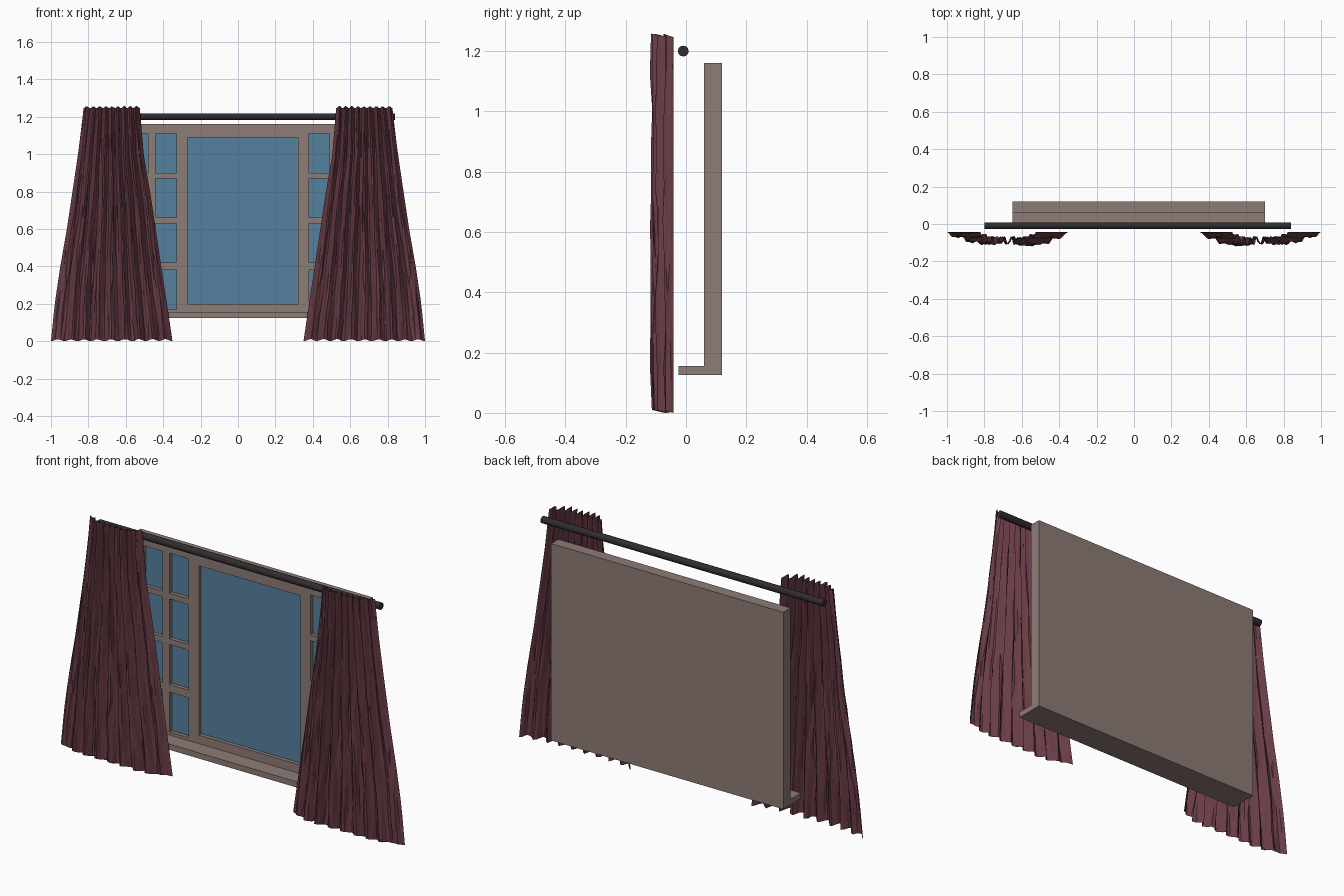
import bpy, bmesh, math, random
from mathutils import Matrix, Vector

if "Cube" in bpy.data.objects:
    bpy.data.objects.remove(bpy.data.objects["Cube"])

random.seed(4)


def material(name, rgb):
    m = bpy.data.materials.new(name)
    m.diffuse_color = (*rgb, 1)
    m.use_nodes = True
    m.node_tree.nodes["Principled BSDF"].inputs["Base Color"].default_value = m.diffuse_color
    return m


WOOD = material("painted_wood", (0.27, 0.20, 0.18))
GLASS = material("blue_glass", (0.09, 0.22, 0.34))
CLOTH = material("red_cloth", (0.14, 0.045, 0.06))
METAL = material("dark_metal", (0.03, 0.025, 0.03))


def finish(name, bm, mat):
    me = bpy.data.meshes.new(name)
    bm.to_mesh(me)
    bm.free()
    me.materials.append(mat)
    ob = bpy.data.objects.new(name, me)
    bpy.context.collection.objects.link(ob)
    return ob


def boxes(name, items, mat):
    """Object made of boxes given as (x0, x1, y0, y1, z0, z1)."""
    bm = bmesh.new()
    for x0, x1, y0, y1, z0, z1 in items:
        mid = Vector(((x0 + x1) / 2, (y0 + y1) / 2, (z0 + z1) / 2))
        size = Vector((x1 - x0, y1 - y0, z1 - z0))
        bmesh.ops.create_cube(bm, size=1, matrix=Matrix.Translation(mid) @ Matrix.Diagonal((*size, 1)))
    return finish(name, bm, mat)


# Window layout: pane columns (x range, list of z ranges)
X0, X1, Z0, Z1 = -0.65, 0.70, 0.125, 1.16
YF, YB = 0.06, 0.12
small = [(0.17, 0.38), (0.42, 0.63), (0.66, 0.87), (0.90, 1.11)]
columns = [(-0.59, -0.48, small), (-0.44, -0.33, small),
           (-0.27, 0.32, [(0.20, 1.09)]),
           (0.38, 0.49, small), (0.53, 0.64, small)]

bars, panes = [], []
x = X0
for a, b, rows in columns:
    bars.append((x, a, YF, 0.10, Z0, Z1))
    z = Z0
    for lo, hi in rows:
        bars.append((a, b, YF, 0.10, z, lo))
        panes.append((a, b, 0.08, 0.10, lo, hi))
        z = hi
    bars.append((a, b, YF, 0.10, z, Z1))
    x = b
bars.append((x, X1, YF, 0.10, Z0, Z1))

boxes("window_frame", bars, WOOD)
boxes("window_glass", panes, GLASS)
boxes("window_back", [(X0, X1, 0.10, YB, Z0, Z1)], WOOD)
boxes("window_sill", [(X0, X1, -0.025, YF, Z0, 0.155)], WOOD)

# Curtain rod
bm = bmesh.new()
bmesh.ops.create_cone(bm, cap_ends=True, segments=12, radius1=0.018, radius2=0.018, depth=1.64,
                      matrix=Matrix.Translation((0.02, -0.009, 1.2)) @ Matrix.Rotation(math.pi / 2, 4, 'Y'))
finish("curtain_rod", bm, METAL)

# Curtain: pleated sheet, narrow at the top and flared at the hem
profile = [(0.0, -1.0, -0.35), (0.2, -0.98, -0.38), (0.4, -0.95, -0.41), (0.6, -0.915, -0.44),
           (0.8, -0.885, -0.47), (1.0, -0.855, -0.505), (1.25, -0.825, -0.525)]


def edges_at(z):
    for (za, la, ra), (zb, lb, rb) in zip(profile, profile[1:]):
        if z <= zb:
            t = (z - za) / (zb - za)
            return la + (lb - la) * t, ra + (rb - ra) * t
    return profile[-1][1:]


COLS, ROWS, FOLDS = 54, 10, 9
depths = [random.uniform(0.75, 1.0) for _ in range(FOLDS + 1)]
bm = bmesh.new()
grid = []
for r in range(ROWS + 1):
    t = r / ROWS
    row = []
    for c in range(COLS + 1):
        u = c / COLS
        wave = 0.5 - 0.5 * math.cos(2 * math.pi * FOLDS * u + 0.5 * math.sin(3 * t + 5 * u) * math.sin(math.pi * u))
        wave *= depths[int(u * FOLDS)]
        bulge = min(1, 5 * min(u, 1 - u))
        y = -0.042 - 0.026 * bulge - 0.05 * wave * (0.45 + 0.55 * bulge)
        inner = 0 < c < COLS
        z = 1.24 * t + 0.006 + (0.012 * wave if r in (0, ROWS) else random.uniform(-0.03, 0.03))
        if r == 0:
            z = max(0, z - 0.006)
        left, right = edges_at(z)
        x = left + (right - left) * u
        if inner:
            x += random.uniform(-0.3, 0.3) * (right - left) / COLS
            y += random.uniform(-0.005, 0.005)
        row.append(bm.verts.new((x, max(-0.12, y), z)))
    grid.append(row)
for ra, rb in zip(grid, grid[1:]):
    for c in range(COLS):
        bm.faces.new((ra[c], ra[c + 1], rb[c + 1], rb[c]))
bmesh.ops.triangulate(bm, faces=bm.faces[:])
curtains = finish("curtains", bm, CLOTH)
mirror = curtains.modifiers.new("other_side", 'MIRROR')
mirror.use_mirror_merge = False
